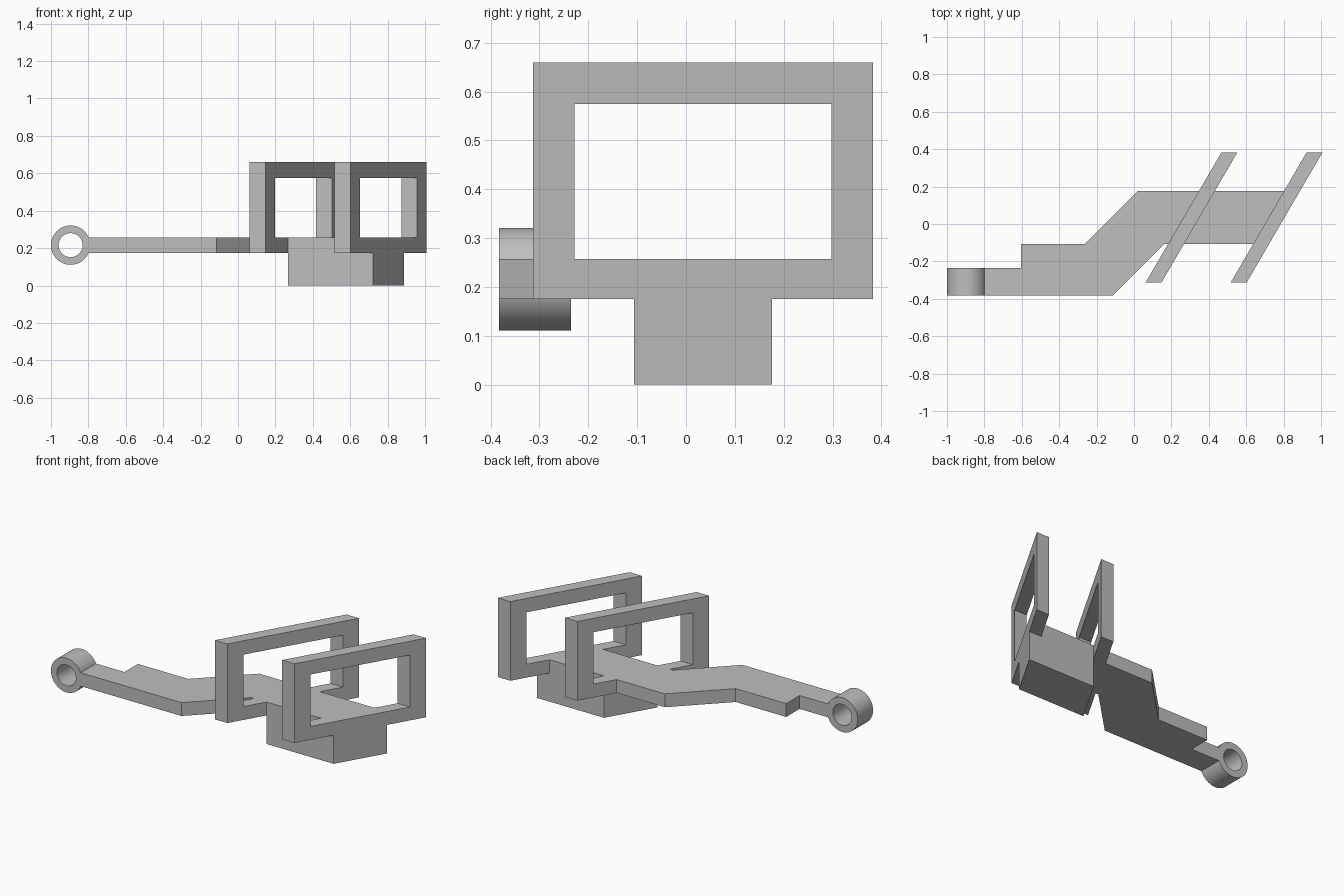
import bpy, bmesh, math
from mathutils import Vector

cube = bpy.data.objects.get("Cube")
if cube:
    bpy.data.objects.remove(cube, do_unlink=True)

grey = bpy.data.materials.new("light_grey")
grey.use_nodes = True
grey.diffuse_color = (0.52, 0.52, 0.52, 1)
grey.node_tree.nodes["Principled BSDF"].inputs["Base Color"].default_value = (0.52, 0.52, 0.52, 1)

SLANT = 0.583                 # sideways lean of the frames, x per y
FRONT, BACK = -0.313, 0.383   # frame ends in y
BASE, DECK, TOP = 0.175, 0.257, 0.66
BAR = 0.085


def make_object(name, bm):
    bmesh.ops.recalc_face_normals(bm, faces=bm.faces)
    mesh = bpy.data.meshes.new(name)
    bm.to_mesh(mesh)
    bm.free()
    mesh.materials.append(grey)
    obj = bpy.data.objects.new(name, mesh)
    bpy.context.collection.objects.link(obj)
    return obj


def extrude_loop(bm, points, offset):
    face = bm.faces.new([bm.verts.new(p) for p in points])
    result = bmesh.ops.extrude_face_region(bm, geom=[face], use_keep_orig=True)
    verts = [v for v in result["geom"] if isinstance(v, bmesh.types.BMVert)]
    bmesh.ops.translate(bm, verts=verts, vec=Vector(offset))


def prism(name, outline, z0, z1):
    bm = bmesh.new()
    extrude_loop(bm, [(x, y, z0) for x, y in outline], (0, 0, z1 - z0))
    return make_object(name, bm)


def lean(x, y):
    """Point on the slanted line that starts at x on the frame's front end."""
    return (x + (y - FRONT) * SLANT, y)


# Cranked arm and deck
prism("arm_plate", [
    (-0.82, -0.383), (-0.115, -0.383), (0.163, -0.106), lean(0.602, -0.106),
    lean(0.602, 0.176), (0.02, 0.176), (-0.263, -0.106), (-0.605, -0.106),
    (-0.605, -0.235), (-0.82, -0.235)], BASE, DECK)

# Block below the deck
prism("lower_block", [lean(0.147, -0.106), lean(0.602, -0.106),
                      lean(0.602, 0.176), lean(0.147, 0.176)], 0, BASE)


# Slanted rectangular frames
def frame(name, x):
    bm = bmesh.new()
    outer = [(FRONT, BASE), (BACK, BASE), (BACK, TOP), (FRONT, TOP)]
    inner = [(FRONT + BAR, DECK), (BACK - BAR, DECK),
             (BACK - BAR, TOP - BAR), (FRONT + BAR, TOP - BAR)]
    rings = [[bm.verts.new((*lean(x + dx, y), z)) for y, z in loop]
             for loop, dx in ((outer, 0), (inner, 0), (inner, BAR), (outer, BAR))]
    for a, b in zip(rings, rings[1:] + rings[:1]):
        for i in range(4):
            j = (i + 1) % 4
            bm.faces.new((a[i], a[j], b[j], b[i]))
    return make_object(name, bm)


frame("inner_frame", 0.062)
frame("outer_frame", 0.517)

# Pivot ring at the arm's end
bm = bmesh.new()
SEGMENTS = 64
section = [(0.105, -0.383), (0.105, -0.235), (0.064, -0.235), (0.064, -0.383)]
loops = []
for s in range(SEGMENTS):
    a = math.tau * s / SEGMENTS
    loops.append([bm.verts.new((-0.895 + r * math.cos(a), y, 0.216 + r * math.sin(a)))
                  for r, y in section])
for s in range(SEGMENTS):
    a, b = loops[s], loops[(s + 1) % SEGMENTS]
    for i in range(4):
        j = (i + 1) % 4
        bm.faces.new((a[i], a[j], b[j], b[i]))
ring = make_object("pivot_ring", bm)
bpy.ops.object.select_all(action="DESELECT")
ring.select_set(True)
bpy.context.view_layer.objects.active = ring
bpy.ops.object.shade_smooth_by_angle(angle=math.radians(30))
